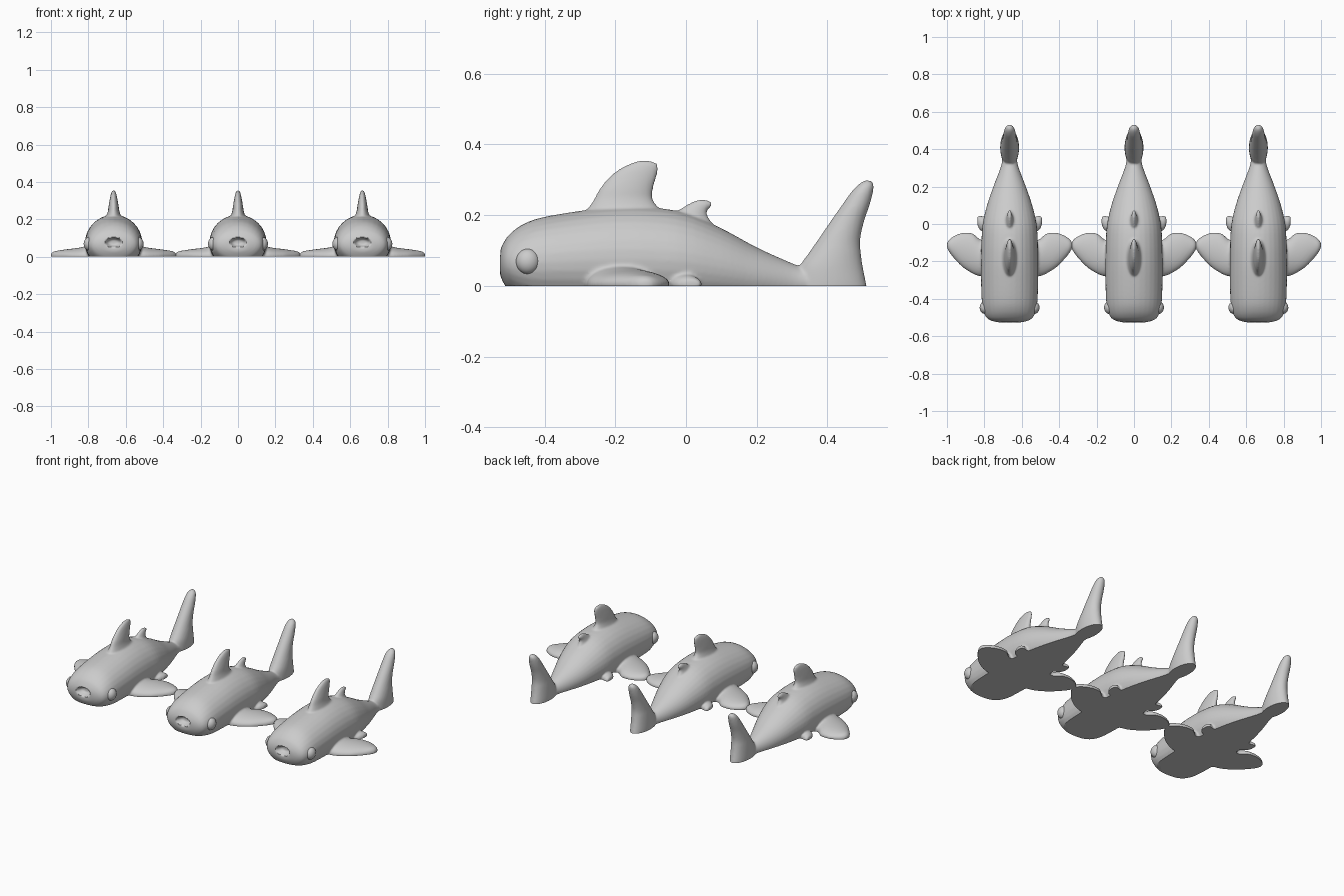
import bpy, bmesh, math
from mathutils import Vector

cube = bpy.data.objects.get("Cube")
if cube:
    bpy.data.objects.remove(cube)

grey = bpy.data.materials.new("plain_grey")
grey.use_nodes = True
COLOR = (0.6, 0.6, 0.6, 1)
grey.diffuse_color = COLOR
grey.node_tree.nodes["Principled BSDF"].inputs["Base Color"].default_value = COLOR

SIDES, STEPS = 32, 4


def spline(a, b, c, d, t):
    return b + (c - a) * (t / 2) + (2 * a - 5 * b + 4 * c - d) * (t * t / 2) \
        + (3 * b - a - 3 * c + d) * (t ** 3 / 2)


def loft(bm, sections):
    """Closed smooth skin through ellipses given as (centre, half axis, half axis)."""
    secs = [[Vector(v) for v in s] for s in sections]
    fine, last = [], len(secs) - 1
    for i in range(last):
        four = [secs[max(0, min(last, i + k))] for k in (-1, 0, 1, 2)]
        for s in range(STEPS):
            fine.append([spline(*(f[j] for f in four), s / STEPS) for j in range(3)])
    fine.append(secs[-1])
    rings = []
    for c, u, v in fine:
        angles = [2 * math.pi * k / SIDES for k in range(SIDES)]
        rings.append([bm.verts.new(c + u * math.cos(a) + v * math.sin(a)) for a in angles])
    faces = [bm.faces.new(rings[0]), bm.faces.new(rings[-1])]
    for r, q in zip(rings, rings[1:]):
        for k in range(SIDES):
            n = (k + 1) % SIDES
            faces.append(bm.faces.new((r[k], r[n], q[n], q[k])))
    bmesh.ops.recalc_face_normals(bm, faces=faces)


def upright_fin(bm, rows):
    """Rows of (height, front y, back y, half thickness)."""
    loft(bm, [((0, (f + b) / 2, z), (w, 0, 0), (0, (b - f) / 2, 0)) for z, f, b, w in rows])


def side_fins(bm, rows):
    """Rows of (distance from middle, front y, back y, height), on both sides."""
    for s in (-1, 1):
        loft(bm, [((s * x, (f + b) / 2, 0.005), (0, (b - f) / 2, 0), (0, 0, h))
                  for x, f, b, h in rows])


bm = bmesh.new()

# Trunk: y, half width, top, bottom
trunk = [(-.526, .06, .10, .03), (-.517, .098, .12, .01), (-.50, .124, .145, -.015),
         (-.465, .14, .172, -.04), (-.41, .149, .193, -.06), (-.3, .153, .212, -.07),
         (-.2, .153, .223, -.075), (-.1, .151, .222, -.075), (0, .144, .206, -.07),
         (.1, .121, .163, -.06), (.2, .087, .109, -.05), (.3, .049, .064, -.04),
         (.34, .04, .05, -.03)]
loft(bm, [((0, y, (t + b) / 2), (w, 0, 0), (0, 0, (t - b) / 2)) for y, w, t, b in trunk])

# Large back fin, small back fin and tail fin
upright_fin(bm, [(.18, -.30, -.04, .05), (.215, -.28, -.072, .04), (.245, -.26, -.094, .03),
                 (.275, -.244, -.093, .026), (.305, -.219, -.084, .021),
                 (.33, -.19, -.078, .016), (.346, -.158, -.081, .011), (.354, -.135, -.1, .006)])
upright_fin(bm, [(.17, -.05, .08, .026), (.2, -.036, .06, .022), (.215, -.02, .062, .017),
                 (.228, 0, .075, .013), (.237, .017, .073, .01), (.243, .03, .06, .006)])
upright_fin(bm, [(-.03, .30, .515, .045), (0, .305, .511, .05), (.05, .318, .501, .05),
                 (.09, .345, .495, .047), (.13, .373, .493, .042), (.18, .407, .503, .037),
                 (.23, .442, .52, .033), (.265, .467, .529, .028), (.286, .487, .531, .021),
                 (.298, .503, .523, .009)])

# Broad front side fins and little rear side fins
side_fins(bm, [(.1, -.29, -.08, .055), (.15, -.281, -.085, .05), (.17, -.277, -.073, .046),
               (.2, -.264, -.05, .041), (.25, -.232, -.047, .035), (.29, -.192, -.06, .029),
               (.32, -.155, -.08, .023), (.335, -.128, -.1, .011)])
side_fins(bm, [(.1, -.05, .03, .03), (.14, -.042, .04, .027), (.16, -.03, .045, .022),
               (.173, -.005, .038, .012)])

mesh = bpy.data.meshes.new("shark_body")
bm.to_mesh(mesh)
bm.free()
body = bpy.data.objects.new("shark_body", mesh)
bpy.context.collection.objects.link(body)

# Fuse the parts into one soft skin
fuse = body.modifiers.new("fuse", "REMESH")
fuse.mode, fuse.voxel_size = "VOXEL", 0.0055
soft = body.modifiers.new("soften", "SMOOTH")
soft.factor, soft.iterations = 0.5, 7
bpy.context.view_layer.objects.active = body
body.select_set(True)
for name in ("fuse", "soften"):
    bpy.ops.object.modifier_apply(modifier=name)

# Press in the mouth and cut the belly flat on the ground
bm = bmesh.new()
bm.from_mesh(body.data)
for v in bm.verts:
    r = math.hypot(v.co.x / .045, (v.co.z - .077) / .026)
    if v.co.y < -.45 and r < 1:
        v.co.y += .035 * (1 - r ** 4)
cut = bmesh.ops.bisect_plane(bm, geom=bm.verts[:] + bm.edges[:] + bm.faces[:],
                             plane_co=(0, 0, 0), plane_no=(0, 0, -1), clear_outer=True)
edges = [e for e in cut["geom_cut"] if isinstance(e, bmesh.types.BMEdge)]
bmesh.ops.triangle_fill(bm, edges=edges, use_beauty=True, normal=(0, 0, -1))
bmesh.ops.recalc_face_normals(bm, faces=bm.faces[:])
bm.to_mesh(body.data)
bm.free()

# Bulging eye
bpy.ops.mesh.primitive_uv_sphere_add(segments=32, ring_count=16, radius=1)
eye = bpy.context.object
for v in eye.data.vertices:
    v.co = (v.co.x * .029, v.co.y * .034, v.co.z * .036)

for ob in (body, eye):
    ob.data.materials.clear()
    ob.data.materials.append(grey)
    bpy.ops.object.select_all(action="DESELECT")
    ob.select_set(True)
    bpy.context.view_layer.objects.active = ob
    bpy.ops.object.shade_smooth_by_angle(angle=math.radians(50))


def copy(ob, name, location):
    new = bpy.data.objects.new(name, ob.data)
    new.location = location
    bpy.context.collection.objects.link(new)


# Three sharks side by side
for label, x in (("right", -.665), ("middle", 0), ("left", .665)):
    copy(body, label + "_shark_body", (x, 0, 0))
    for side, s in (("right", -1), ("left", 1)):
        copy(eye, f"{label}_shark_{side}_eye", (x + s * .131, -.447, .069))
bpy.data.objects.remove(body)
bpy.data.objects.remove(eye)
